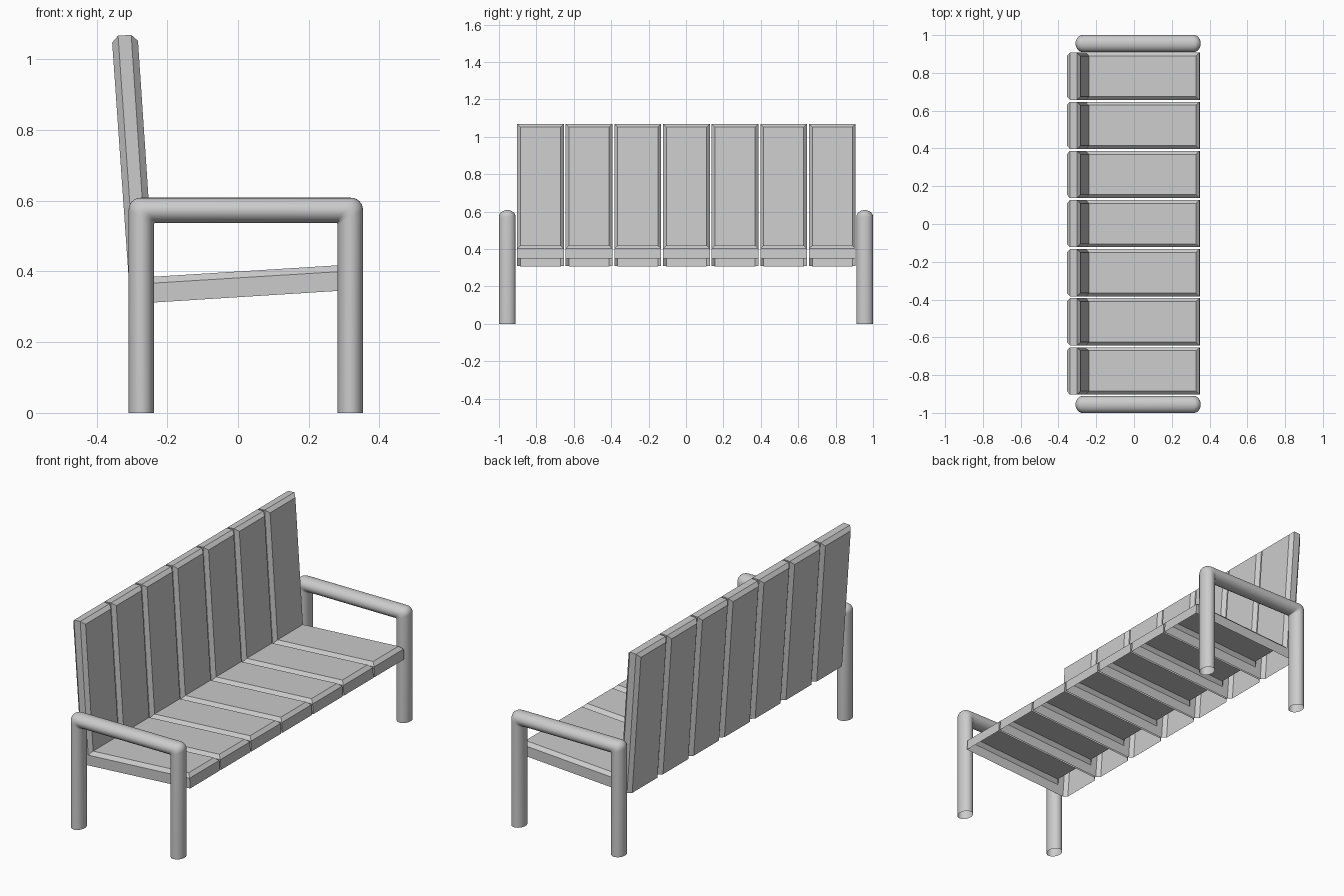
import bpy, bmesh
from math import sin, cos, pi, radians

if "Cube" in bpy.data.objects:
    bpy.data.objects.remove(bpy.data.objects["Cube"])


def add_object(name, mesh, y=0.0):
    obj = bpy.data.objects.new(name, mesh)
    bpy.context.collection.objects.link(obj)
    obj.location.y = y
    return obj


# Slat: L-shaped profile (x, z), open underneath, chamfered around its visible faces
def slat_mesh(width, chamfer):
    profile = [(-0.304, 0.308), (0.349, 0.349), (0.345, 0.421),
               (-0.238, 0.385), (-0.284, 1.070), (-0.357, 1.065)]
    n = len(profile)
    bm = bmesh.new()
    near = [bm.verts.new((x, -width / 2, z)) for x, z in profile]
    far = [bm.verts.new((x, width / 2, z)) for x, z in profile]
    bm.faces.new(near)
    bm.faces.new(far[::-1])
    for i in range(1, n):  # segment 0 is the open underside
        j = (i + 1) % n
        bm.faces.new((near[i], far[i], far[j], near[j]))
    bmesh.ops.recalc_face_normals(bm, faces=bm.faces[:])
    edges = [bm.edges.get((near[i], far[i])) for i in (2, 4, 5)]
    for side in (near, far):
        edges += [bm.edges.get((side[i], side[(i + 1) % n])) for i in (2, 3, 5)]
    bmesh.ops.bevel(bm, geom=edges, offset=chamfer, offset_type='OFFSET',
                    segments=1, profile=0.5, affect='EDGES')
    mesh = bpy.data.meshes.new("slat")
    bm.to_mesh(mesh)
    bm.free()
    return mesh


# Arm frame: oval tube running up one leg, along the armrest and down the other
def arm_mesh(sides=32, steps=6):
    a, b = 0.0358, 0.0445            # half thickness of the tube in plan x and y
    left, right, top = -0.2735, 0.3175, 0.5725
    stations = [(left, 1, None)]
    stations += [(left, 1, pi / 2 * k / steps) for k in range(steps + 1)]
    stations += [(right, -1, pi / 2 * (1 - k / steps)) for k in range(steps + 1)]
    stations += [(right, -1, None)]
    bm = bmesh.new()
    rings = []
    for cx, s, t in stations:
        ring = []
        for k in range(sides):
            ang = 2 * pi * k / sides
            u, y = a * cos(ang), b * sin(ang)   # u points to the outside of the bend
            r = 0.004 + 0.030 * (u + a) / (2 * a)
            if t is None:
                x, z = cx - s * u, 0.0
            else:
                x = cx - s * u + s * r * (1 - cos(t))
                z = top + u - r * (1 - sin(t))
            ring.append(bm.verts.new((x, y, z)))
        rings.append(ring)
    for r0, r1 in zip(rings, rings[1:]):
        for k in range(sides):
            j = (k + 1) % sides
            bm.faces.new((r0[k], r0[j], r1[j], r1[k]))
    bmesh.ops.recalc_face_normals(bm, faces=bm.faces[:])
    mesh = bpy.data.meshes.new("arm_frame")
    bm.to_mesh(mesh)
    bm.free()
    return mesh


# Seven seat-and-back slats side by side
slat = slat_mesh(0.250, 0.018)
for i in range(7):
    add_object(f"seat_back_slat_{i + 1}", slat, (i - 3) * 0.26 + 0.002)

# Arm frames at both ends
arm = arm_mesh()
arms = [add_object("arm_frame_left", arm, -0.9555), add_object("arm_frame_right", arm, 0.9555)]
bpy.ops.object.select_all(action='DESELECT')
arms[0].select_set(True)
bpy.context.view_layer.objects.active = arms[0]
bpy.ops.object.shade_smooth_by_angle(angle=radians(40))
